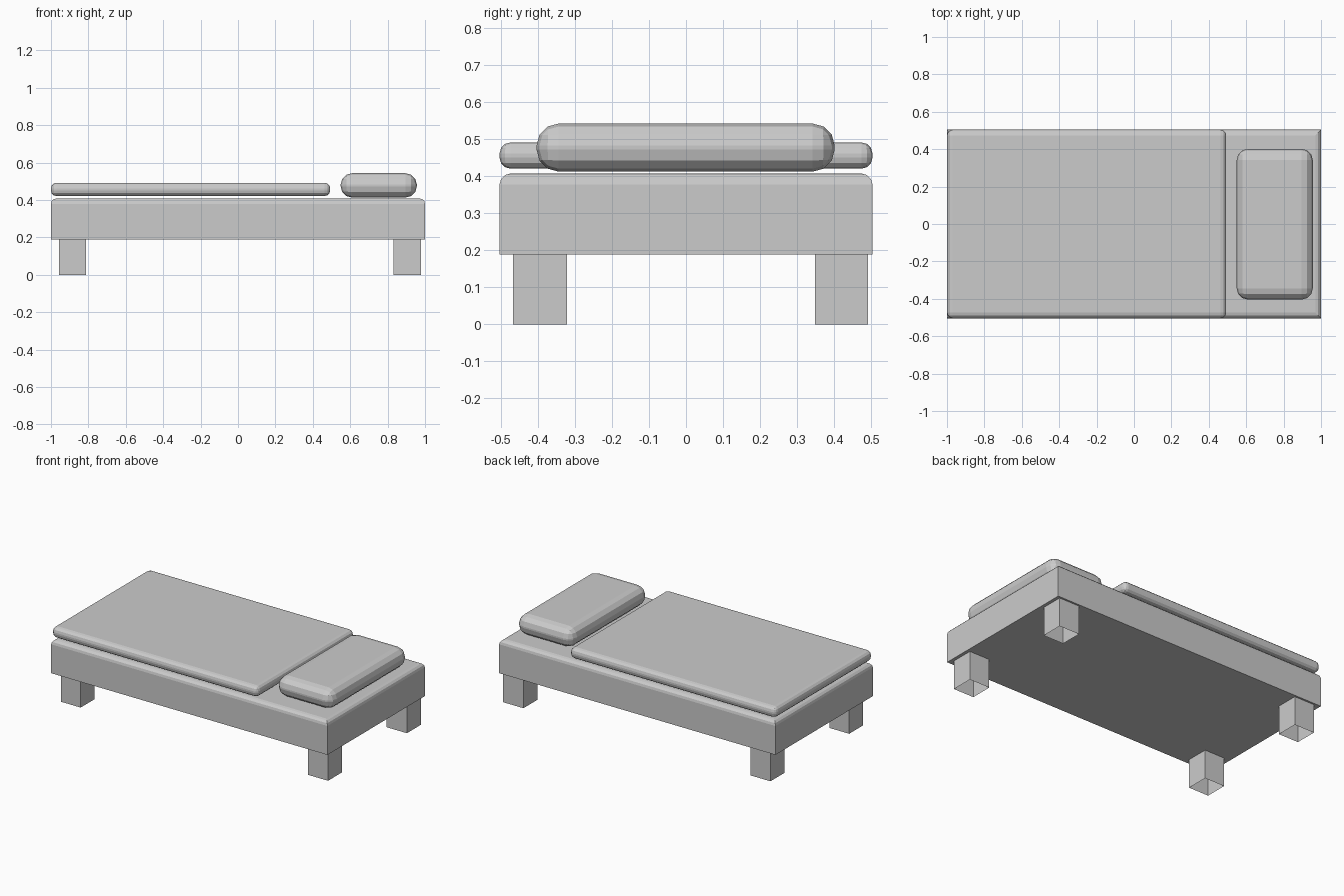
import bpy
import bmesh
from mathutils import Vector

if "Cube" in bpy.data.objects:
    bpy.data.objects.remove(bpy.data.objects["Cube"])


def box(name, lo, hi, bevel=0.0, segments=3, top_only=False, open_bottom=False):
    """Box between two corners, optionally with rounded edges or no underside."""
    lo, hi = Vector(lo), Vector(hi)
    bm = bmesh.new()
    bmesh.ops.create_cube(bm, size=1)
    for v in bm.verts:
        v.co = (lo + hi) / 2 + v.co * (hi - lo)
    if open_bottom:
        under = [f for f in bm.faces if f.normal.z < -0.9]
        bmesh.ops.delete(bm, geom=under, context='FACES_ONLY')
    if bevel:
        edges = [e for e in bm.edges
                 if not top_only or all(v.co.z > hi.z - 1e-4 for v in e.verts)]
        bmesh.ops.bevel(bm, geom=edges, offset=bevel, segments=segments,
                        profile=0.5, affect='EDGES')
    mesh = bpy.data.meshes.new(name)
    bm.to_mesh(mesh)
    bm.free()
    obj = bpy.data.objects.new(name, mesh)
    bpy.context.collection.objects.link(obj)
    return obj


# Bed base, softened only around its top rim
box("bed_base", (-1, -0.504, 0.189), (1, 0.504, 0.408), bevel=0.03, top_only=True)

# Blanket, hovering just above the base
box("blanket", (-1, -0.504, 0.421), (0.493, 0.504, 0.492), bevel=0.03)

# Pillow
box("pillow", (0.549, -0.404, 0.413), (0.956, 0.402, 0.543), bevel=0.06)

# Four square hollow legs, open underneath
for x_name, x0, x1 in (("foot", -0.956, -0.812), ("head", 0.832, 0.979)):
    for y_name, y0, y1 in (("front", -0.467, -0.322), ("back", 0.348, 0.492)):
        box(f"{x_name}_{y_name}_leg", (x0, y0, 0), (x1, y1, 0.189), open_bottom=True)
